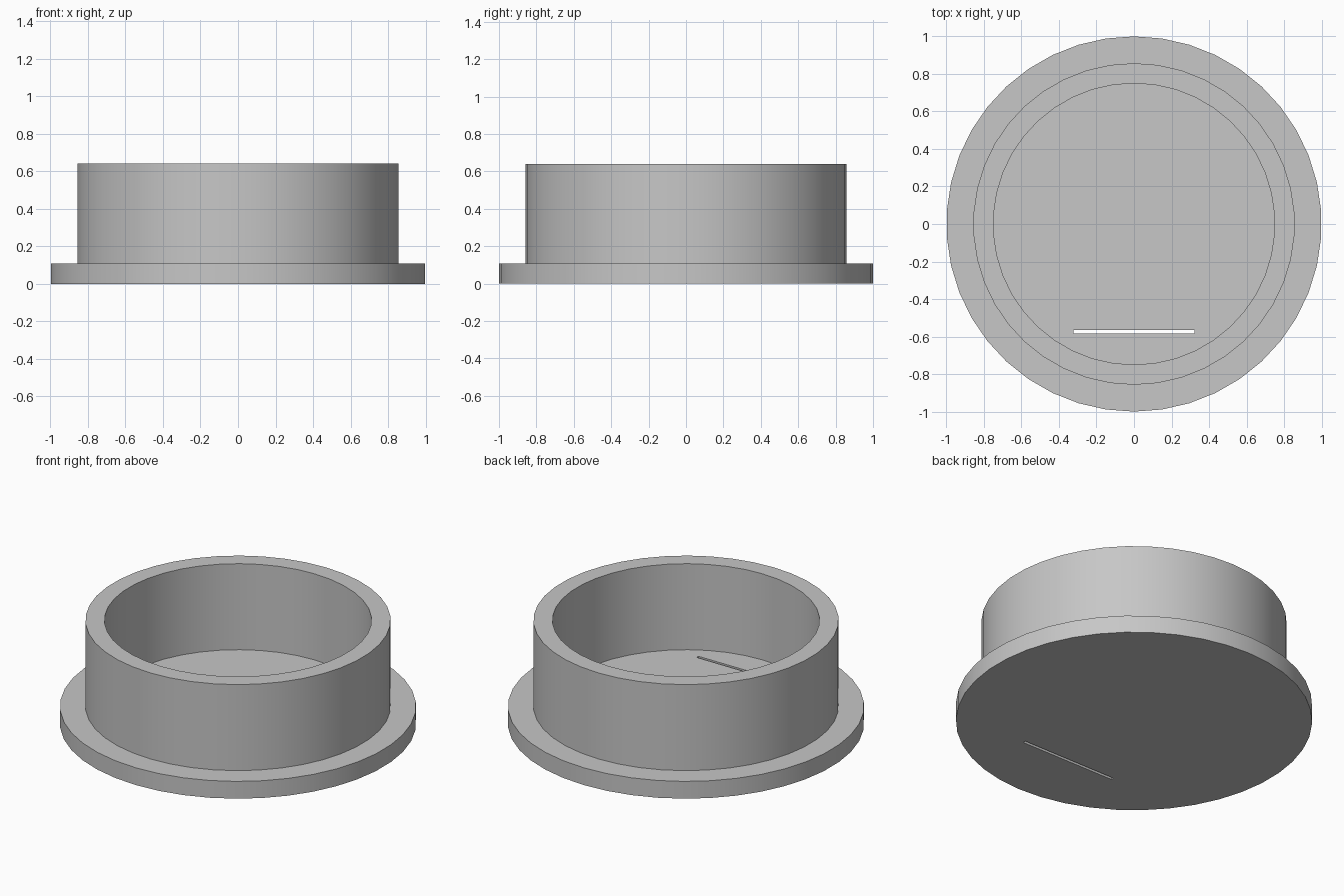
import bpy
import bmesh
import math
from mathutils import Vector

cube = bpy.data.objects.get("Cube")
if cube:
    bpy.data.objects.remove(cube)

SIDES = 42
FLANGE_R, OUTER_R, INNER_R = 1.0, 0.857, 0.75
FLANGE_H, TOP = 0.107, 0.64

# Plain grey material
grey = bpy.data.materials.new("plain grey")
grey.use_nodes = True
colour = (0.57, 0.57, 0.57, 1)
grey.diffuse_color = colour
grey.node_tree.nodes["Principled BSDF"].inputs["Base Color"].default_value = colour


def add_object(name, bm):
    bmesh.ops.recalc_face_normals(bm, faces=bm.faces)
    mesh = bpy.data.meshes.new(name)
    bm.to_mesh(mesh)
    bm.free()
    mesh.materials.append(grey)
    obj = bpy.data.objects.new(name, mesh)
    bpy.context.collection.objects.link(obj)
    return obj


# Flanged cup: stacked rings from base rim to floor rim, capped at both ends
profile = [(FLANGE_R, 0), (FLANGE_R, FLANGE_H), (OUTER_R, FLANGE_H),
           (OUTER_R, TOP), (INNER_R, TOP), (INNER_R, FLANGE_H)]
bm = bmesh.new()
rings = []
for radius, z in profile:
    angles = [math.tau * i / SIDES for i in range(SIDES)]
    rings.append([bm.verts.new((radius * math.sin(a), radius * math.cos(a), z))
                  for a in angles])
for low, high in zip(rings, rings[1:]):
    for i in range(SIDES):
        j = (i + 1) % SIDES
        bm.faces.new((low[i], low[j], high[j], high[i]))
bm.faces.new(rings[0])
bm.faces.new(rings[-1])
cup = add_object("flanged_cup", bm)

# Narrow slot through the floor near the front
bm = bmesh.new()
bmesh.ops.create_cube(bm, size=1)
bmesh.ops.scale(bm, vec=Vector((0.645, 0.018, 0.4)), verts=bm.verts)
bmesh.ops.translate(bm, vec=Vector((0, -0.574, FLANGE_H / 2)), verts=bm.verts)
cutter = add_object("slot_cutter", bm)
cutter.hide_render = True

cut = cup.modifiers.new("slot", 'BOOLEAN')
cut.operation = 'DIFFERENCE'
cut.solver = 'EXACT'
cut.object = cutter

for obj in bpy.context.selected_objects:
    obj.select_set(False)
cup.select_set(True)
bpy.context.view_layer.objects.active = cup
bpy.ops.object.modifier_apply(modifier=cut.name)
bpy.data.objects.remove(cutter)

# Round walls shaded smooth, rims kept sharp
bpy.ops.object.shade_smooth_by_angle(angle=math.radians(30))
